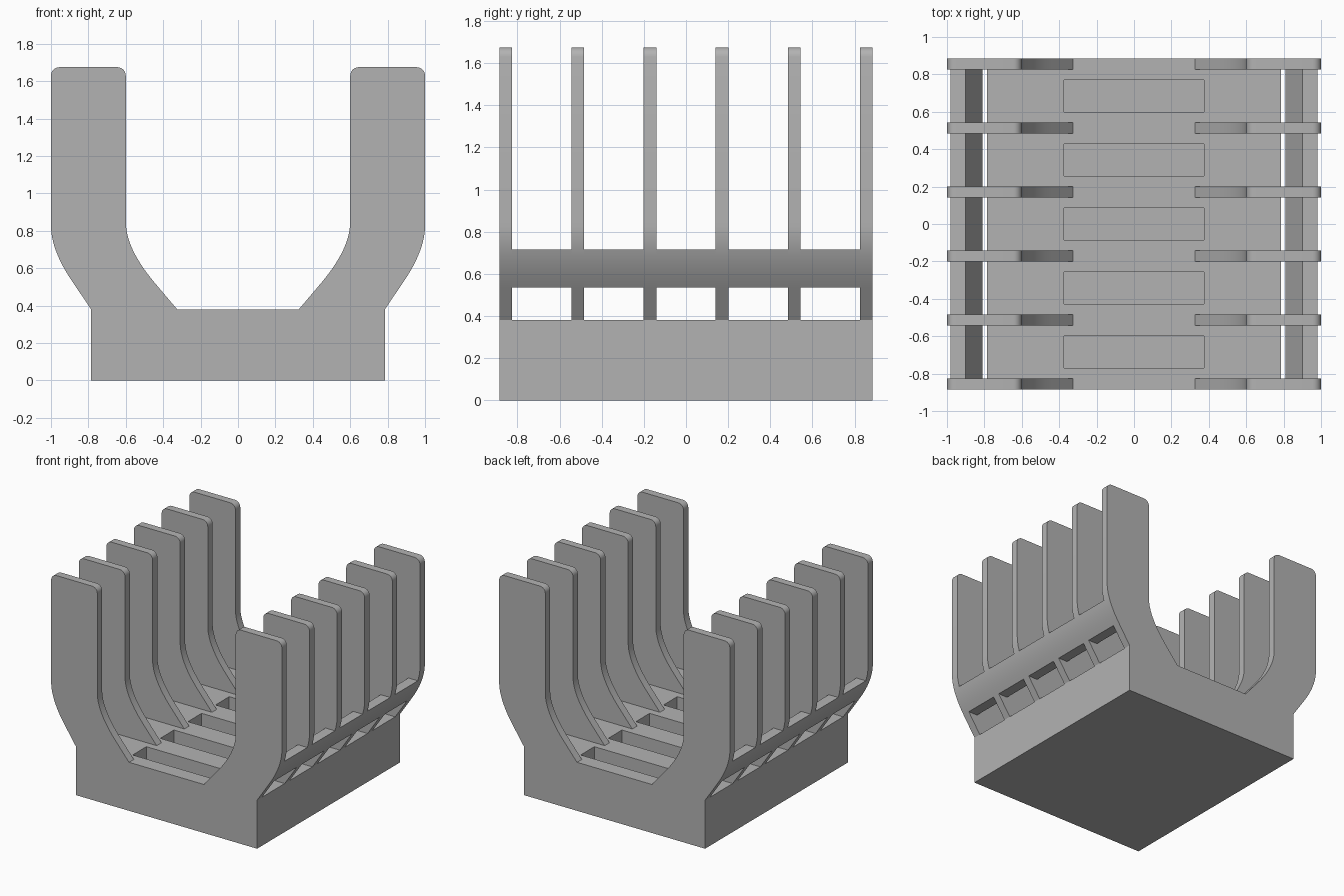
import bpy, bmesh, math
from mathutils import Vector

cube = bpy.data.objects.get("Cube")
if cube:
    bpy.data.objects.remove(cube, do_unlink=True)

grey = bpy.data.materials.new("plain grey")
grey.use_nodes = True
GREY = (0.45, 0.45, 0.45, 1)
grey.diffuse_color = GREY
grey.node_tree.nodes["Principled BSDF"].inputs["Base Color"].default_value = GREY

BASE_X, BASE_Y, BASE_Z = 0.785, 0.885, 0.38
RIB_T = 0.06
RIBS = 6
PITCH = (2 * BASE_Y - RIB_T) / (RIBS - 1)
FIRST = -BASE_Y + RIB_T / 2


def prism(name, profile, y0, y1):
    """Extrude an (x, z) profile along y."""
    bm = bmesh.new()
    face = bm.faces.new([bm.verts.new((x, y0, z)) for x, z in profile])
    out = bmesh.ops.extrude_face_region(bm, geom=[face])
    verts = [g for g in out["geom"] if isinstance(g, bmesh.types.BMVert)]
    bmesh.ops.translate(bm, verts=verts, vec=(0, y1 - y0, 0))
    bmesh.ops.recalc_face_normals(bm, faces=bm.faces)
    return finish(name, bm)


def finish(name, bm):
    mesh = bpy.data.meshes.new(name)
    bm.to_mesh(mesh)
    bm.free()
    mesh.materials.append(grey)
    obj = bpy.data.objects.new(name, mesh)
    bpy.context.collection.objects.link(obj)
    bpy.ops.object.select_all(action="DESELECT")
    obj.select_set(True)
    bpy.context.view_layer.objects.active = obj
    bpy.ops.object.shade_smooth_by_angle(angle=math.radians(25))
    return obj


def bend(a, ctrl, b, n=12):
    """Points on a quadratic curve from a to b."""
    a, ctrl, b = Vector(a), Vector(ctrl), Vector(b)
    pts = []
    for i in range(n + 1):
        t = i / n
        pts.append(tuple(a.lerp(ctrl, t).lerp(ctrl.lerp(b, t), t)))
    return pts


def corner(cx, cz, r, start, n=6):
    """Quarter-round corner, counter-clockwise from the start angle."""
    angles = [math.radians(start + 90 * i / n) for i in range(n + 1)]
    return [(cx + r * math.cos(a), cz + r * math.sin(a)) for a in angles]


# Finger outline on the +x side
TOP, R = 1.675, 0.045
outer = bend((0.89, 0.535), (1.0, 0.698), (1.0, 0.83))
inner = bend((0.6, 0.85), (0.6, 0.706), (0.447, 0.524))
finger = ([(BASE_X, BASE_Z)] + outer
          + corner(1 - R, TOP - R, R, 0) + corner(0.6 + R, TOP - R, R, 90)
          + inner + [(0.325, BASE_Z)])

# Side rail section, its outer face following the finger curve
RAIL_TOP = 0.715
rail_outer = [p for p in outer if p[1] < RAIL_TOP]
rail = [(0.81, 0.535)] + rail_outer + [(0.977, RAIL_TOP), (0.90, RAIL_TOP)]

for side, s in (("left", 1), ("right", -1)):
    for i in range(RIBS):
        y = FIRST + i * PITCH
        prism(f"{side}_finger_{i + 1}", [(s * x, z) for x, z in finger],
              y - RIB_T / 2, y + RIB_T / 2)
        if i < RIBS - 1:
            prism(f"{side}_rail_{i + 1}", [(s * x, z) for x, z in rail],
                  y + RIB_T / 2, y + PITCH - RIB_T / 2)

# Base block with a row of pockets sunk into the top
PX, PY, DEPTH = 0.375, 0.085, 0.28
bm = bmesh.new()
xs = [-BASE_X, -PX, PX, BASE_X]
ys = [-BASE_Y]
for i in range(RIBS - 1):
    mid = FIRST + (i + 0.5) * PITCH
    ys += [mid - PY, mid + PY]
ys.append(BASE_Y)
grid = [[bm.verts.new((x, y, BASE_Z)) for x in xs] for y in ys]
pockets = []
for j in range(len(ys) - 1):
    for i in range(len(xs) - 1):
        f = bm.faces.new((grid[j][i], grid[j][i + 1],
                          grid[j + 1][i + 1], grid[j + 1][i]))
        if i == 1 and j % 2 == 1:
            pockets.append(f)
# Outer walls and underside
rim = [e for e in bm.edges if e.is_boundary]
out = bmesh.ops.extrude_edge_only(bm, edges=rim)["geom"]
bmesh.ops.translate(bm, vec=(0, 0, -BASE_Z),
                    verts=[g for g in out if isinstance(g, bmesh.types.BMVert)])
bmesh.ops.holes_fill(bm, edges=[g for g in out if isinstance(g, bmesh.types.BMEdge)
                                and g.is_boundary], sides=0)
# Pocket walls and floors
for f in pockets:
    out = bmesh.ops.extrude_discrete_faces(bm, faces=[f])["faces"]
    bmesh.ops.translate(bm, verts=out[0].verts[:], vec=(0, 0, -DEPTH))
bmesh.ops.recalc_face_normals(bm, faces=bm.faces)
finish("base", bm)
